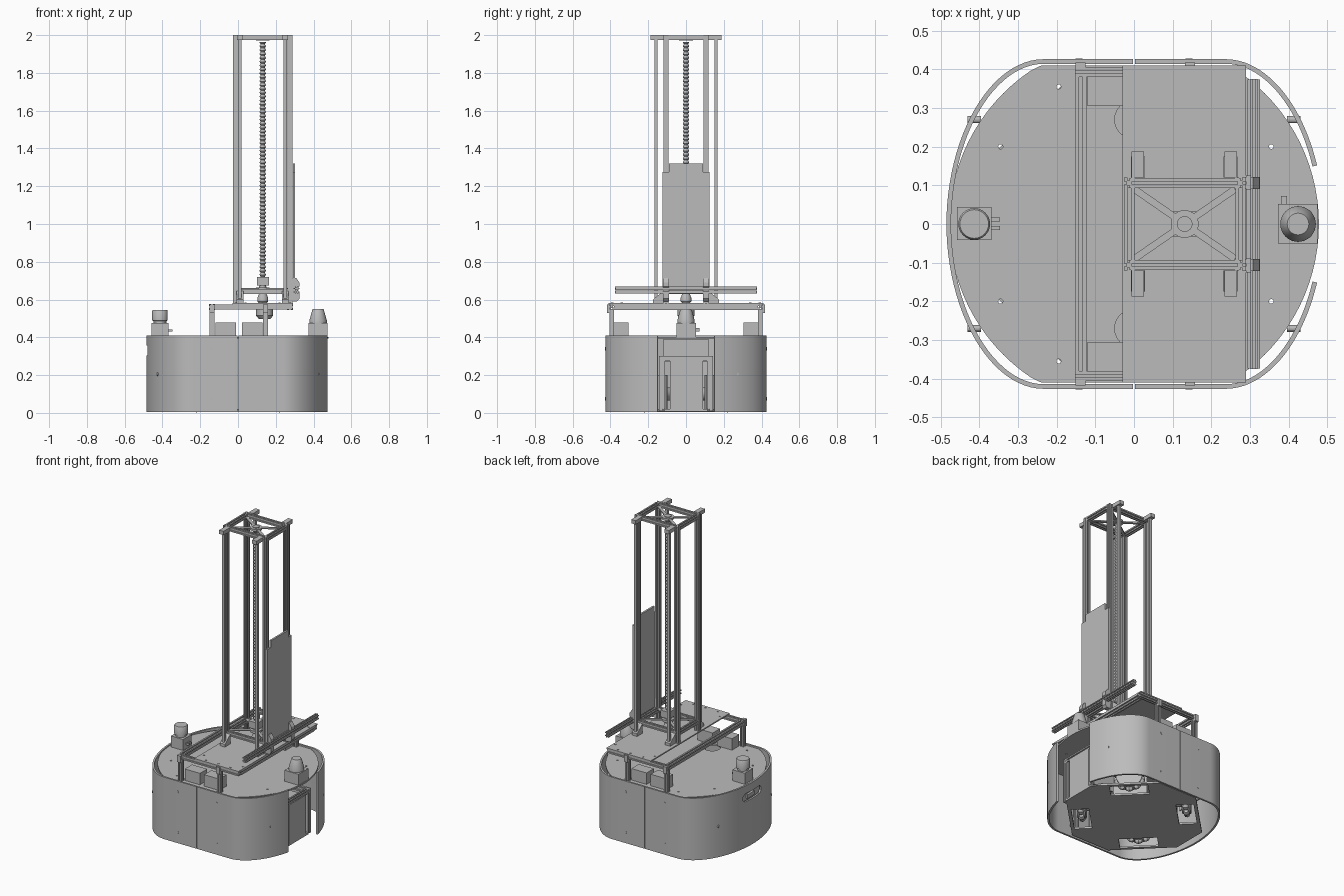
import bpy, bmesh, math
from mathutils import Matrix, Vector

cube = bpy.data.objects.get("Cube")
if cube:
    bpy.data.objects.remove(cube)

grey = bpy.data.materials.new("plain_grey")
grey.use_nodes = True
COLOUR = (0.5, 0.5, 0.5, 1)
grey.diffuse_color = COLOUR
grey.node_tree.nodes["Principled BSDF"].inputs["Base Color"].default_value = COLOUR


def smooth_object(obj):
    bpy.ops.object.select_all(action="DESELECT")
    obj.select_set(True)
    bpy.context.view_layer.objects.active = obj
    bpy.ops.object.shade_smooth_by_angle(angle=math.radians(35))


def finish(name, bm, smooth=False):
    bmesh.ops.recalc_face_normals(bm, faces=bm.faces)
    mesh = bpy.data.meshes.new(name)
    bm.to_mesh(mesh)
    bm.free()
    mesh.materials.append(grey)
    obj = bpy.data.objects.new(name, mesh)
    bpy.context.collection.objects.link(obj)
    if smooth:
        smooth_object(obj)
    return obj


def loft(name, rings, smooth=False):
    """Join equal rings of points and cap both ends."""
    bm = bmesh.new()
    loops = [[bm.verts.new(p) for p in ring] for ring in rings]
    for low, high in zip(loops, loops[1:]):
        for i in range(len(low)):
            j = (i + 1) % len(low)
            bm.faces.new((low[i], low[j], high[j], high[i]))
    bm.faces.new(loops[0])
    bm.faces.new(loops[-1])
    return finish(name, bm, smooth)


def prism(name, points, axis, lo, hi):
    """Extrude a flat outline along x, y or z."""
    place = {"x": lambda a, b, c: (c, a, b), "y": lambda a, b, c: (a, c, b),
             "z": lambda a, b, c: (a, b, c)}[axis]
    return loft(name, [[place(a, b, c) for a, b in points] for c in (lo, hi)])


def box(name, x, y, z):
    return prism(name, [(x[0], y[0]), (x[1], y[0]), (x[1], y[1]), (x[0], y[1])], "z", z[0], z[1])


def circle(a, b, r, seg):
    return [(a + r * math.cos(math.tau * i / seg), b + r * math.sin(math.tau * i / seg)) for i in range(seg)]


def lathe(name, profile, x, y, seg=32, smooth=True):
    """Turned part from (radius, height) pairs."""
    return loft(name, [[(a, b, z) for a, b in circle(x, y, r, seg)] for r, z in profile], smooth)


def bar(name, axis, a, b, lo, hi, size=0.026):
    """Slotted square rail centred on (a, b)."""
    pts = []
    for turn in range(4):
        for u, v in [(1, -1), (1, -.3), (.5, -.3), (.5, .3), (1, .3)]:
            for _ in range(turn):
                u, v = -v, u
            pts.append((a + u * size / 2, b + v * size / 2))
    return prism(name, pts, axis, lo, hi)


def cut(obj, cutters):
    """Subtract the cutters, then bake the modifiers."""
    for c in cutters:
        c.hide_render = True
        mod = obj.modifiers.new("cut", "BOOLEAN")
        mod.operation, mod.object, mod.solver = "DIFFERENCE", c, "EXACT"
    graph = bpy.context.evaluated_depsgraph_get()
    mesh = bpy.data.meshes.new_from_object(obj.evaluated_get(graph))
    obj.modifiers.clear()
    obj.data = mesh


def remove(objs):
    for o in objs:
        bpy.data.objects.remove(o)


# Curved outer skirt in four panels, with a hand slot at the rear end
B, GAP, POWER = 0.42, 0.15, 2 / 1.95
slot_shape = [(s * (0.075 + 0.02 * u), 0.331 + v) for s, u, v in
              ((-1, 0, -.026), (1, 0, -.026), (1, 1, -.01), (1, 1, .01), (1, 0, .026),
               (-1, 0, .026), (-1, 1, .01), (-1, 1, -.01))]
slot = prism("slot_cutter", slot_shape, "x", -0.6, -0.4)
for end, cx, a in ((1, 0.238, 0.247), (-1, 0.235, 0.244)):
    for side in (1, -1):
        first = math.asin((GAP / B) ** (1 / POWER)) if end == 1 else 0.0005
        path = [(0.002, B)]
        for i in range(25):
            t = math.pi / 2 + (first - math.pi / 2) * i / 24
            path.append((cx + a * max(0, math.cos(t)) ** POWER, B * math.sin(t) ** POWER))
        bm = bmesh.new()
        cols = [[bm.verts.new((x * end, y * side, z)) for z in (0.004, 0.41)] for x, y in path]
        for p, q in zip(cols, cols[1:]):
            bm.faces.new((p[0], q[0], q[1], p[1]))
        panel = finish("skirt_panel", bm)
        mod = panel.modifiers.new("thickness", "SOLIDIFY")
        mod.thickness, mod.offset = 0.012, 0
        cut(panel, [slot] if end == -1 else [])
        smooth_object(panel)
        # Panel screws
        for z in (0.075, 0.34):
            prism("skirt_screw", circle(end * 0.142, z, 0.009, 12), "y", side * 0.405, side * 0.4275)
        prism("skirt_screw", circle(side * 0.27, 0.205, 0.009, 12), "x", end * 0.395, end * 0.43)
remove([slot])
box("slot_backing", (-0.458, -0.452), (-0.12, 0.12), (0.27, 0.39))
box("slot_grip", (-0.472, -0.458), (-0.035, 0.035), (0.31, 0.335))

# Upper deck: a disc trimmed flat on both sides
outline = [(x, max(-0.41, min(0.41, y))) for x, y in circle(0, 0, 0.478, 96)]
deck = prism("upper_deck", outline, "z", 0.393, 0.403)
holes = []
for s in (1, -1):
    for x, y, r in ((0, 0.27, 0.05), (-0.345, 0.2, 0.006), (0.355, 0.2, 0.006), (-0.195, 0.355, 0.006)):
        holes.append(lathe("hole_cutter", [(r, 0.3), (r, 0.5)], x, y * s, 24, False))
cut(deck, holes)
remove(holes)

# Octagonal base plate with four diagonal wheel wells
base = prism("base_plate", [(0.43, 0.115), (0.14, 0.405), (-0.14, 0.405), (-0.43, 0.115),
                            (-0.43, -0.115), (-0.14, -0.405), (0.14, -0.405), (0.43, -0.115)], "z", 0.008, 0.02)
wells = []
for k in range(4):
    turn = Matrix.Rotation(math.pi / 4 + k * math.pi / 2, 4, "Z")
    well = box("well_cutter", (0.26, 0.365), (-0.115, 0.115), (-0.05, 0.1))
    well.data.transform(turn)
    wells.append(well)
    # Wheel with rollers, its motor and mount
    lie = turn @ Matrix.Translation((0.312, 0, 0.1)) @ Matrix.Rotation(math.pi / 2, 4, "Y")
    for name, profile in (("wheel_hub", [(0.078, -0.025), (0.078, 0.025)]),
                          ("wheel_motor", [(0.035, -0.18), (0.035, -0.03)])):
        lathe(name, profile, 0, 0).data.transform(lie)
    for i in range(10):
        roller = lathe("wheel_roller", [(0.012, -0.02), (0.019, 0), (0.012, 0.02)], 0, 0, 10)
        spin = Matrix.Rotation(math.tau * i / 10, 4, "Z") @ Matrix.Translation((0.079, 0, 0))
        roller.data.transform(lie @ spin @ Matrix.Rotation(math.pi / 2, 4, "X"))
    box("wheel_mount", (0.24, 0.25), (-0.1, 0.1), (0.02, 0.2)).data.transform(turn)
cut(base, wells)
remove(wells)

# Inner chassis posts and the bay at the open end
for s in (1, -1):
    for x in (-0.14, 0.14):
        bar("chassis_post", "z", x, s * 0.37, 0.02, 0.393)
    bar("bay_post", "z", 0.415, s * 0.125, 0.01, 0.30)
    bar("bay_rail", "x", s * 0.125, 0.287, 0.1, 0.40)
    box("bay_side_panel", (0.28, 0.43), sorted((s * 0.138, s * 0.144)), (0.01, 0.3))
bar("bay_crossbar", "y", 0.415, 0.287, -0.138, 0.138)
box("bay_box", (0.28, 0.43), (-0.085, 0.09), (0.012, 0.275))

# Raised platform frame, plate and bolts
for s in (1, -1):
    for x in (-0.138, 0.145):
        bar("platform_post", "z", x, s * 0.393, 0.403, 0.55)
        box("platform_bracket", (x - 0.013, x + 0.013), sorted((s * 0.4, s * 0.418)), (0.53, 0.575))
    bar("platform_side_rail", "x", s * 0.393, 0.561, -0.152, 0.288)
    for x in (-0.12, 0.02):
        box("drive_unit", (x, x + 0.11), sorted((s * 0.305, s * 0.38)), (0.403, 0.478))
    for x, y in ((0.04, 0.39), (0.13, 0.39), (0.22, 0.39), (-0.01, 0.34), (0.275, 0.34)):
        lathe("plate_bolt", [(0.006, 0.58), (0.006, 0.585)], x, s * y, 12)
for x in (-0.138, 0.275):
    bar("platform_cross_rail", "y", x, 0.561, -0.38, 0.38, 0.03)
box("platform_plate", (-0.03, 0.29), (-0.41, 0.41), (0.574, 0.582))

# Mast posts, guide rods, brackets and feet
XS = (-0.012, 0.275)
for s in (1, -1):
    for x in XS:
        bar("mast_post", "z", x, s * 0.106, 0.582, 2.0, 0.028)
    for x in (0.01, 0.25):
        box("guide_rod", (x - 0.009, x + 0.009), sorted((s * 0.152, s * 0.168)), (0.6, 1.985))
        box("rod_top_bracket", (x - 0.016, x + 0.016), sorted((s * 0.12, s * 0.187)), (1.975, 2.0))
        prism("mast_gusset", [(s * 0.12, 0.645), (s * 0.12, 0.582), (s * 0.175, 0.582), (s * 0.175, 0.6)],
              "x", x - 0.018, x + 0.018)
    for z in (0.643, 1.986):
        bar("mast_long_rail", "x", s * 0.106, z, XS[0], XS[1])
    prism("tool_rail_bracket", [(0.288, 0.59), (0.312, 0.59), (0.325, 0.605), (0.325, 0.64), (0.312, 0.655),
                                (0.325, 0.67), (0.325, 0.69), (0.308, 0.715), (0.288, 0.715)],
          "y", s * 0.09, s * 0.122)
for x in XS:
    for z in (0.643, 1.986):
        bar("mast_short_rail", "y", x, z, -0.095, 0.095)

# Cross-shaped bearing plates
for z in (0.652, 1.975):
    for s in (1, -1):
        dx, dy = 0.13, 0.09 * s
        n = Vector((-dy, dx)).normalized() * 0.009
        prism("bearing_arm", [(0.131 + u * dx + v * n.x, u * dy + v * n.y)
                              for u, v in ((-1, -1), (1, -1), (1, 1), (-1, 1))], "z", z, z + 0.008)
    lathe("bearing_disc", [(0.036, z - 0.004), (0.036, z + 0.011), (0.02, z + 0.011), (0.02, z + 0.016)], 0.131, 0)

# Lead screw, bearing block, coupling and motor
thread = []
for i in range(66):
    z = 0.62 + i * 0.0205
    thread += [(0.011, z), (0.016, z + 0.007), (0.016, z + 0.012)]
lathe("lead_screw", thread, 0.131, 0, 16)
box("screw_block", (0.1, 0.163), (-0.032, 0.032), (0.675, 0.72))
lathe("screw_coupling", [(0.02, 0.58), (0.028, 0.59), (0.028, 0.61), (0.018, 0.635)], 0.131, 0)
box("motor_flange", (0.07, 0.21), (-0.05, 0.05), (0.555, 0.574))
lathe("lift_motor", [(0.03, 0.497), (0.045, 0.515), (0.045, 0.555)], 0.141, 0)

# Twin tool rails and the tall back panel
for z in (0.640, 0.659):
    bar("tool_rail", "y", 0.31, z, -0.375, 0.375, 0.018)
    box("tool_rail_web", (0.294, 0.326), (-0.374, 0.374), (z - 0.003, z + 0.003))
prism("tall_panel", [(-0.125, 0.66), (0.125, 0.66), (0.125, 1.275), (0.09, 1.275), (0.09, 1.32),
                     (-0.09, 1.32), (-0.09, 1.275), (-0.125, 1.275)], "x", 0.29, 0.302)

# Scanner at each end
box("rear_scanner_base", (-0.457, -0.368), (-0.042, 0.044), (0.403, 0.475))
lathe("rear_scanner_head", [(0.034, 0.475), (0.034, 0.487), (0.041, 0.489), (0.041, 0.54),
                            (0.037, 0.546)], -0.413, 0)
for y in (-0.01, 0.012):
    box("scanner_plug", (-0.368, -0.346), (y - 0.005, y + 0.005), (0.43, 0.442))
box("front_scanner_base", (0.372, 0.474), (-0.05, 0.052), (0.403, 0.475))
lathe("front_scanner_head", [(0.046, 0.475), (0.046, 0.49), (0.03, 0.547), (0.028, 0.55)], 0.424, 0)
box("scanner_plug", (0.38, 0.395), (0.052, 0.072), (0.43, 0.45))
